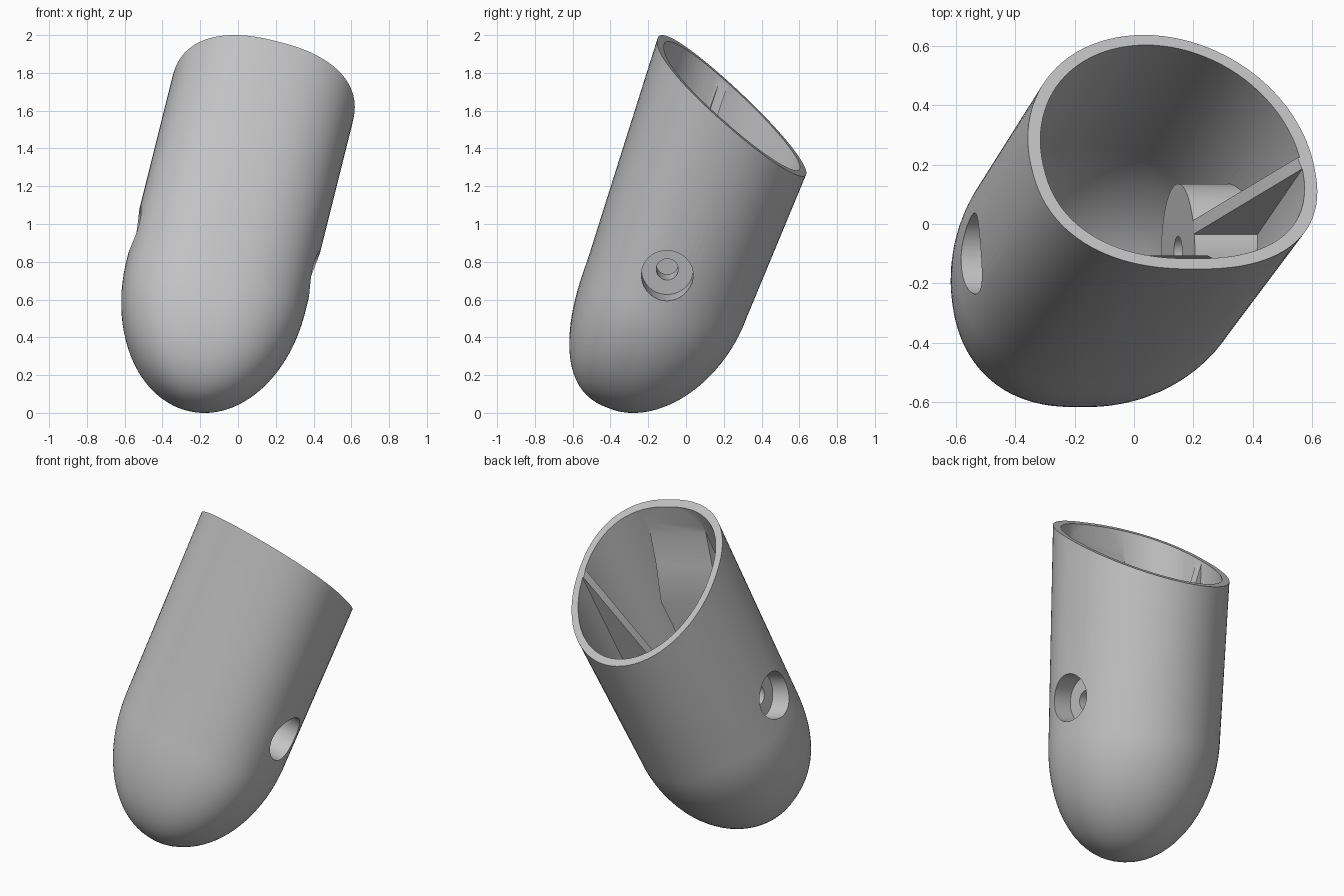
import bpy, bmesh, math
from mathutils import Matrix, Vector

if "Cube" in bpy.data.objects:
    bpy.data.objects.remove(bpy.data.objects["Cube"], do_unlink=True)

SEGMENTS = 96
WALL = 0.043
DOME_TOP = -0.48      # height where the straight sleeve turns into the dome
DOME_LENGTH = 0.695
CENTRE_X, CENTRE_Y = 0.007, -0.06   # widest line of the section
BOLT_Y, BOLT_Z = -0.065, -0.287

grey = bpy.data.materials.new("light_grey")
grey.use_nodes = True
grey.diffuse_color = (0.55, 0.55, 0.55, 1)
grey.node_tree.nodes["Principled BSDF"].inputs["Base Color"].default_value = (0.55, 0.55, 0.55, 1)


def make_object(name, bm):
    bmesh.ops.recalc_face_normals(bm, faces=bm.faces[:])
    mesh = bpy.data.meshes.new(name)
    bm.to_mesh(mesh)
    bm.free()
    mesh.materials.append(grey)
    obj = bpy.data.objects.new(name, mesh)
    bpy.context.collection.objects.link(obj)
    return obj


def fall_off(t, power):
    return (1 - t ** power) ** (1 / power)


def sleeve_body(name, inset, top):
    """Closed sleeve, round at the back and squarer at the front, with a domed lower end."""
    bm = bmesh.new()
    rings = []

    def ring(z, drop):
        taper = 0.043 * max(z, DOME_TOP)
        rx = (0.492 - inset) * fall_off(drop, 2)
        back = (0.527 + taper - inset) * fall_off(drop, 1.9)
        front = (0.407 + taper - inset) * fall_off(drop, 2.5)
        verts = []
        for i in range(SEGMENTS):
            a = 2 * math.pi * i / SEGMENTS
            c, s = math.cos(a), math.sin(a)
            ry, power = (back, 1) if s >= 0 else (front, 2 / 2.4)
            x = math.copysign(abs(c) ** power, c) * rx
            y = math.copysign(abs(s) ** power, s) * ry
            verts.append(bm.verts.new((CENTRE_X + 0.015 * drop + x, CENTRE_Y + y, z)))
        rings.append(verts)

    ring(top, 0)
    steps = 24
    for i in range(steps):
        drop = math.sin(math.pi / 2 * i / steps)
        ring(DOME_TOP - (DOME_LENGTH - inset) * drop, drop)
    for upper, lower in zip(rings, rings[1:]):
        for i in range(SEGMENTS):
            j = (i + 1) % SEGMENTS
            bm.faces.new((upper[i], upper[j], lower[j], lower[i]))
    tip = bm.verts.new((CENTRE_X + 0.015, CENTRE_Y, DOME_TOP - DOME_LENGTH + inset))
    for i in range(SEGMENTS):
        bm.faces.new((rings[-1][i], rings[-1][(i + 1) % SEGMENTS], tip))
    bm.faces.new(rings[0])
    return make_object(name, bm)


def cross_cylinder(name, radius, x0, x1):
    """Cylinder lying along x on the bolt axis."""
    bm = bmesh.new()
    place = Matrix.Translation(((x0 + x1) / 2, BOLT_Y, BOLT_Z)) @ Matrix.Rotation(math.pi / 2, 4, 'Y')
    bmesh.ops.create_cone(bm, cap_ends=True, segments=48, radius1=radius, radius2=radius,
                          depth=abs(x1 - x0), matrix=place)
    return make_object(name, bm)


def prism(name, outline, offset):
    """Flat outline pushed along an offset vector."""
    bm = bmesh.new()
    face = bm.faces.new([bm.verts.new(p) for p in outline])
    moved = bmesh.ops.extrude_face_region(bm, geom=[face])["geom"]
    bmesh.ops.translate(bm, verts=[v for v in moved if isinstance(v, bmesh.types.BMVert)], vec=offset)
    bm.faces.new([bm.verts.new(p) for p in outline])
    bmesh.ops.remove_doubles(bm, verts=bm.verts[:], dist=1e-5)
    return make_object(name, bm)


def subtract(target, tool):
    mod = target.modifiers.new("cut", 'BOOLEAN')
    mod.operation = 'DIFFERENCE'
    mod.solver = 'EXACT'
    mod.object = tool
    bpy.context.view_layer.update()
    result = bpy.data.meshes.new_from_object(target.evaluated_get(bpy.context.evaluated_depsgraph_get()))
    target.modifiers.clear()
    target.data = result
    bpy.data.objects.remove(tool, do_unlink=True)


# Outer shell, trimmed by the slanted rim plane
shell = sleeve_body("sleeve_shell", 0, 1.0)
bm = bmesh.new()
bm.from_mesh(shell.data)
bmesh.ops.bisect_plane(bm, geom=bm.verts[:] + bm.edges[:] + bm.faces[:], plane_co=(0, 0, 0.575),
                       plane_no=(0, 0.42, 1), clear_outer=True)
bmesh.ops.holes_fill(bm, edges=[e for e in bm.edges if e.is_boundary], sides=0)
bmesh.ops.recalc_face_normals(bm, faces=bm.faces[:])
bm.to_mesh(shell.data)
bm.free()

# Cavity, leaving the inner fittings standing
cavity = sleeve_body("cavity", WALL, 1.1)
for side in (-1, 1):
    subtract(cavity, cross_cylinder("bolt_boss", 0.235, side * 0.236, side * 0.6))
    rib_profile = [(0.236, -0.4), (0.236, -0.04), (0.455, 0.61), (0.6, 0.61), (0.6, -0.4)]
    rib = [(side * x, BOLT_Y - 0.015, z) for x, z in rib_profile]
    subtract(cavity, prism("gusset_rib", rib, (0, 0.048, 0)))
wedge_profile = [(-0.255, -1.2), (-0.255, 0.23), (-0.35, 0.42), (-0.42, 0.6),
                 (-0.46, 0.78), (-0.7, 0.78), (-0.7, -1.2)]
subtract(cavity, prism("front_wedge", [(-0.2, y, z) for y, z in wedge_profile], (0.4, 0, 0)))
subtract(shell, cavity)

# Counterbored bolt holes on both sides
for side in (-1, 1):
    subtract(shell, cross_cylinder("counterbore", 0.137, side * 0.36, side * 0.8))
    subtract(shell, cross_cylinder("bolt_hole", 0.058, side * 0.1, side * 0.5))

# Lean the whole part
up = Vector((0.25, 0.365, 1)).normalized()
across = Vector((1, 0, -0.25)).normalized()
lean = Matrix((across, up.cross(across), up)).transposed().to_4x4()
shell.data.transform(Matrix.Translation((-0.02, 0.058, 1.1)) @ lean)
lowest = min(v.co.z for v in shell.data.vertices)
shell.data.transform(Matrix.Translation((0, 0, -lowest)))

bpy.ops.object.select_all(action='DESELECT')
shell.select_set(True)
bpy.context.view_layer.objects.active = shell
bpy.ops.object.shade_smooth_by_angle(angle=math.radians(30))
